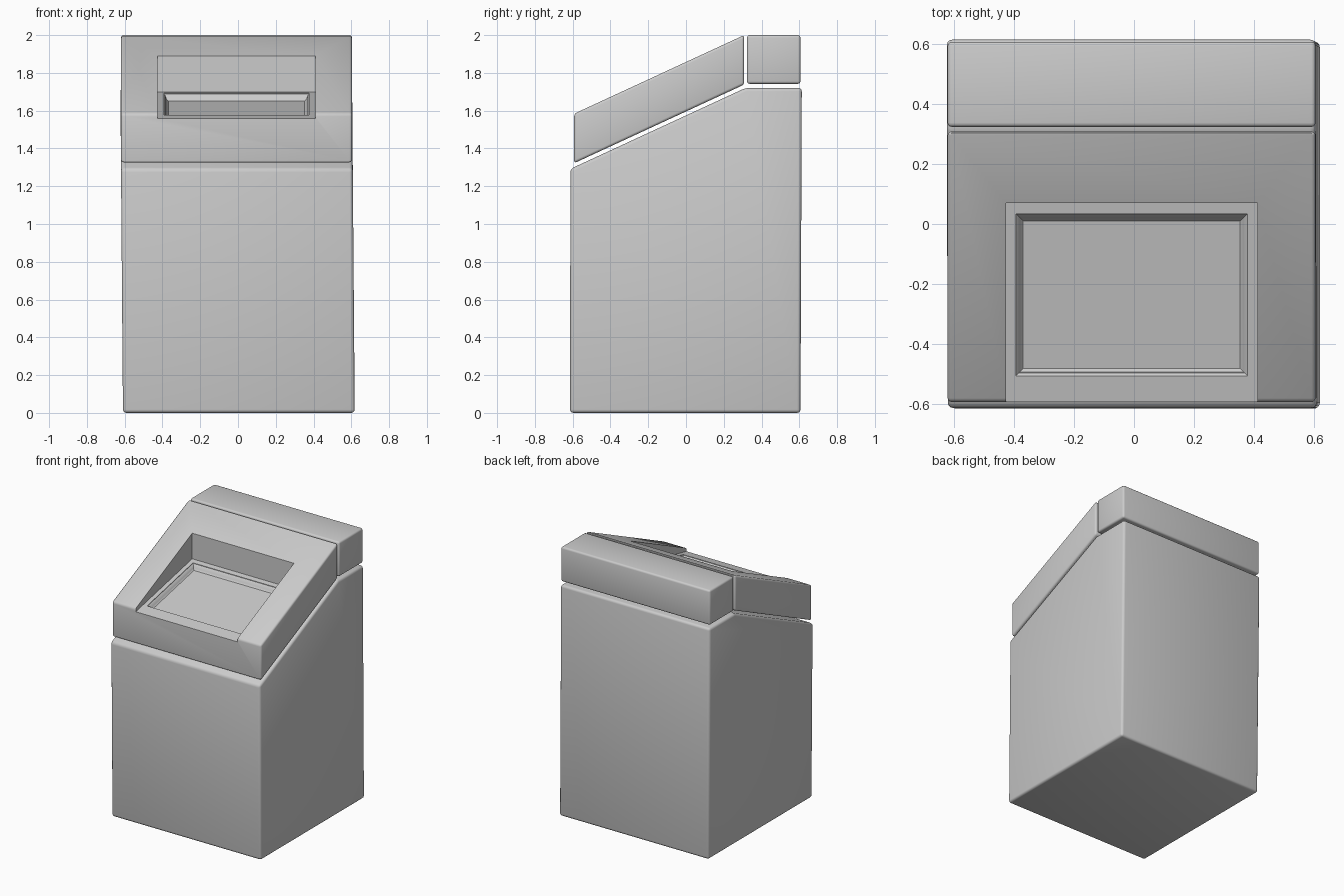
import bpy, bmesh

if "Cube" in bpy.data.objects:
    bpy.data.objects.remove(bpy.data.objects["Cube"])


def loft(name, rings):
    """Solid skinned between successive point rings of equal length."""
    bm = bmesh.new()
    loops = [[bm.verts.new(p) for p in ring] for ring in rings]
    n = len(loops[0])
    for a, b in zip(loops, loops[1:]):
        for i in range(n):
            j = (i + 1) % n
            bm.faces.new((a[i], a[j], b[j], b[i]))
    bm.faces.new(loops[0])
    bm.faces.new(loops[-1])
    bmesh.ops.recalc_face_normals(bm, faces=bm.faces)
    mesh = bpy.data.meshes.new(name)
    bm.to_mesh(mesh)
    bm.free()
    obj = bpy.data.objects.new(name, mesh)
    bpy.context.collection.objects.link(obj)
    return obj


def prism(name, profile, x0, x1, lean=0.0):
    """Side profile (y, z) extruded along x, leaning in x with height."""
    return loft(name, [[(x + lean * z, y, z) for y, z in profile] for x in (x0, x1)])


def activate(obj):
    bpy.ops.object.select_all(action='DESELECT')
    bpy.context.view_layer.objects.active = obj
    obj.select_set(True)


def round_edges(obj, width=0.018):
    mod = obj.modifiers.new("rounding", 'BEVEL')
    mod.width = width
    mod.segments = 3
    mod.limit_method = 'ANGLE'
    mod.angle_limit = 0.3
    activate(obj)
    bpy.ops.object.modifier_apply(modifier=mod.name)


def cut(obj, cutter):
    mod = obj.modifiers.new("cut", 'BOOLEAN')
    mod.operation = 'DIFFERENCE'
    mod.solver = 'EXACT'
    mod.object = cutter
    cutter.hide_render = True
    activate(obj)
    bpy.ops.object.modifier_apply(modifier=mod.name)
    bpy.data.objects.remove(cutter, do_unlink=True)


def floor_z(y):
    """Height of the tilted recess floor."""
    return 1.56 + 0.212 * (y + 0.59)


# Cabinet body with sloped top, leaning very slightly
body = prism("cabinet_body",
             [(-0.614, 0), (0.606, 0), (0.613, 1.72), (0.315, 1.72), (-0.612, 1.292)],
             -0.609, 0.618, lean=-0.008)
round_edges(body)

# Sloped console panel
panel = prism("console_panel",
              [(-0.592, 1.322), (0.308, 1.738), (0.308, 2.0), (-0.592, 1.584)],
              -0.62, 0.604)
round_edges(panel, 0.014)

# Rear block
rear = prism("rear_block",
             [(0.323, 1.742), (0.606, 1.742), (0.606, 2.0), (0.323, 2.0)],
             -0.62, 0.604)
round_edges(rear, 0.014)

# Open-fronted recess in the panel
cut(panel, prism("recess_cutter",
                 [(-0.7, floor_z(-0.7)), (0.07, floor_z(0.07)), (0.07, 2.2), (-0.7, 2.2)],
                 -0.425, 0.41))

# Screen pocket with stepped sloping walls (inset, depth)
rings = []
for inset, depth in ((0, -0.03), (0, 0.004), (0.009, 0.012), (0.013, 0.026), (0.024, 0.036)):
    x0, x1 = -0.393 + inset, 0.377 - inset
    y0, y1 = -0.505 + inset, 0.034 - inset
    rings.append([(x, y, floor_z(y) - depth)
                  for x, y in ((x0, y0), (x1, y0), (x1, y1), (x0, y1))])
cut(panel, loft("screen_cutter", rings))

# Smooth rounded edges, crisp creases
for part in (body, panel, rear):
    activate(part)
    bpy.ops.object.shade_smooth_by_angle(angle=0.6)
